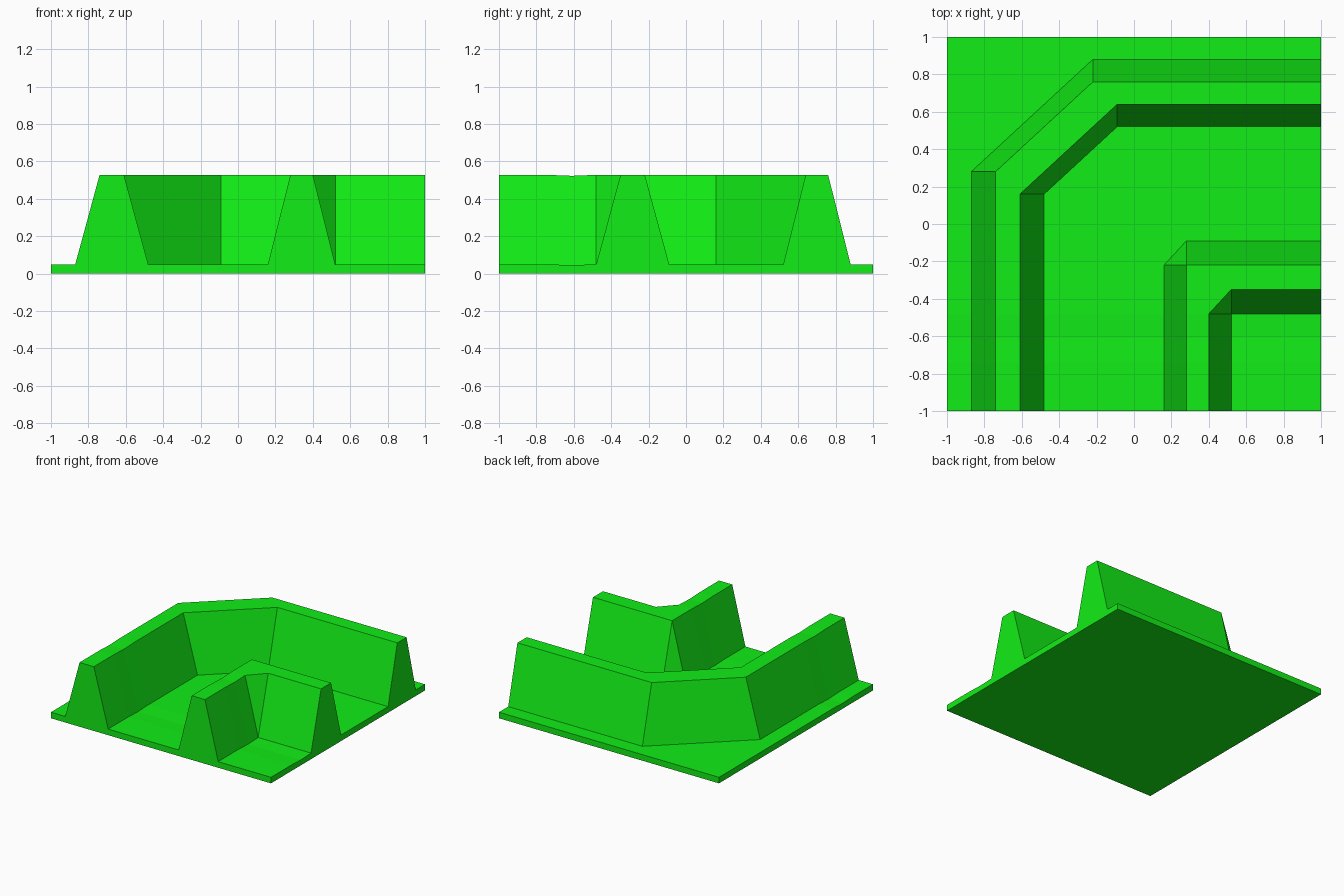
import bpy, bmesh

if "Cube" in bpy.data.objects:
    bpy.data.objects.remove(bpy.data.objects["Cube"])

N = 16
LOW, HIGH = 0.05, 0.528
# Shared grid positions: slightly wider cells on the negative half
pos = [-1 + 0.13 * k if k < 9 else 0.04 + 0.12 * (k - 8) for k in range(N + 1)]


def is_wall(i, j):
    # Outer wall: left run, back run and the chamfered corner joining them
    left = i in (2, 3) and j <= 10
    back = j in (13, 14) and i >= 6
    corner = 2 <= i <= 7 and 9 <= j <= 14 and 6 <= j - i <= 8
    # Inner wall: a small right-angled corner
    inner = (i in (10, 11) and j <= 6) or (j in (5, 6) and i >= 10)
    return left or back or corner or inner


def height(i, j):
    dip = 0.005 if j == 3 else 0.0
    return (HIGH if is_wall(i, j) else LOW) - dip


bm = bmesh.new()

# Terrain surface, each cell split along the chamfer direction
grid = [[bm.verts.new((pos[i], pos[j], height(i, j))) for j in range(N + 1)]
        for i in range(N + 1)]
for i in range(N):
    for j in range(N):
        a, b = grid[i][j], grid[i + 1][j]
        c, d = grid[i + 1][j + 1], grid[i][j + 1]
        bm.faces.new((a, b, c))
        bm.faces.new((a, c, d))

# Side skirts down to the ground and flat underside
rim = [e for e in bm.edges if e.is_boundary]
ext = bmesh.ops.extrude_edge_only(bm, edges=rim)["geom"]
for v in ext:
    if isinstance(v, bmesh.types.BMVert):
        v.co.z = 0
bottom = [e for e in ext if isinstance(e, bmesh.types.BMEdge) and e.is_boundary]
bmesh.ops.contextual_create(bm, geom=bottom)
bmesh.ops.recalc_face_normals(bm, faces=bm.faces)

mesh = bpy.data.meshes.new("walled_path_corner")
bm.to_mesh(mesh)
bm.free()

# Green surface
mat = bpy.data.materials.new("green")
mat.diffuse_color = (0.006, 0.85, 0.008, 1)
mat.use_nodes = True
mat.node_tree.nodes["Principled BSDF"].inputs["Base Color"].default_value = mat.diffuse_color
mesh.materials.append(mat)
obj = bpy.data.objects.new("walled_path_corner", mesh)
bpy.context.collection.objects.link(obj)
